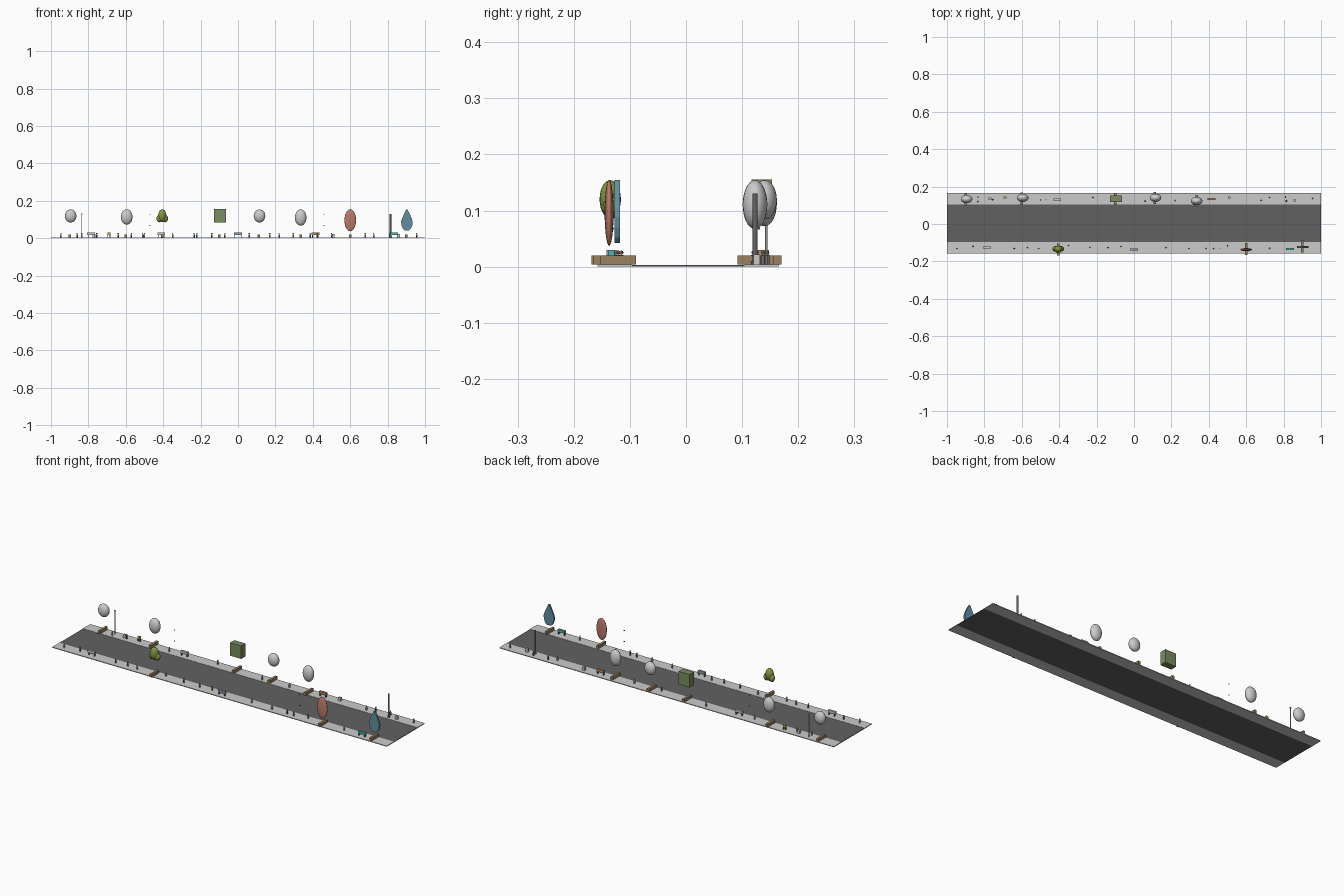
import bpy, bmesh, math

MATS = {}


def paint(ob, color):
    if color:
        if color not in MATS:
            m = bpy.data.materials.new("paint_%d" % len(MATS))
            m.diffuse_color = (*color, 1)
            MATS[color] = m
        ob.data.materials.append(MATS[color])
    return ob


def make(name, bm, color=None, smooth=False):
    me = bpy.data.meshes.new(name)
    bm.to_mesh(me)
    bm.free()
    for p in me.polygons:
        p.use_smooth = smooth
    ob = bpy.data.objects.new(name, me)
    bpy.context.collection.objects.link(ob)
    return paint(ob, color)


def box(name, x, y, z, size, color=None):
    bm = bmesh.new()
    bmesh.ops.create_cube(bm, size=1)
    bmesh.ops.scale(bm, vec=size, verts=bm.verts)
    bmesh.ops.translate(bm, vec=(x, y, z), verts=bm.verts)
    return make(name, bm, color)


def ball(bm, c, r, u=20, v=14):
    new = bmesh.ops.create_uvsphere(bm, u_segments=u, v_segments=v, radius=1)["verts"]
    bmesh.ops.scale(bm, vec=r, verts=new)
    bmesh.ops.translate(bm, vec=c, verts=new)


def rod(bm, x, y, z0, z1, r, n=8):
    new = bmesh.ops.create_cone(bm, cap_ends=True, segments=n, radius1=r, radius2=r, depth=z1 - z0)["verts"]
    bmesh.ops.translate(bm, vec=(x, y, (z0 + z1) / 2), verts=new)


BROWN, DARK = (0.33, 0.22, 0.12), (0.13, 0.13, 0.14)
OLIVE, GREEN = (0.2, 0.26, 0.12), (0.22, 0.3, 0.06)
RED, BLUE = (0.5, 0.2, 0.15), (0.12, 0.27, 0.35)
TEAL, YELLOW = (0.1, 0.45, 0.4), (0.55, 0.5, 0.08)

# Street and both pavements
box("road", 0, 0.004, 0.0015, (2, 0.2, 0.003), (0.12, 0.12, 0.12))
for y, n in ((-0.127, "front"), (0.135, "back")):
    box(n + "_pavement", 0, y, 0.002, (2, 0.062, 0.004))

# Wooden blocks lying across the pavement under each balloon
BEDS = [(-0.9, 0.132), (-0.6, 0.137), (-0.1, 0.135), (0.11, 0.138), (0.335, 0.124),
        (-0.405, -0.136), (0.6, -0.134), (0.9, -0.121)]
for x, y in BEDS:
    box("wooden_base", x, y, 0.012, (0.013, 0.064, 0.016), BROWN)

# Round grey balloons
for x, y, h in ((-0.895, 0.133, 0.07), (-0.595, 0.14, 0.082), (0.115, 0.14, 0.07), (0.335, 0.123, 0.087)):
    bm = bmesh.new()
    ball(bm, (x, y, 0.154 - h / 2), (0.031, 0.022, h / 2))
    make("round_balloon", bm, None, True)

# Lumpy green balloon
bm = bmesh.new()
ball(bm, (-0.405, -0.135, 0.12), (0.022, 0.019, 0.034))
for s in (-1, 1):
    ball(bm, (-0.405 + s * 0.016, -0.133, 0.105), (0.015, 0.015, 0.02))
make("lumpy_balloon", bm, GREEN, True)

# Box balloon
box("box_balloon", -0.096, 0.135, 0.12, (0.066, 0.036, 0.07), OLIVE)

# Flat red oval balloon
bm = bmesh.new()
ball(bm, (0.6, -0.137, 0.096), (0.031, 0.008, 0.059))
make("oval_balloon", bm, RED, True)

# Flat blue teardrop balloon
bm = bmesh.new()
prof = [(0.003, 0.154), (0.010, 0.14), (0.017, 0.125), (0.026, 0.105), (0.031, 0.088),
        (0.029, 0.07), (0.022, 0.052), (0.012, 0.042)]
pts = prof + [(-x, z) for x, z in reversed(prof)]
f = bm.faces.new([bm.verts.new((0.903 + x, -0.127, z)) for x, z in pts])
ext = bmesh.ops.extrude_face_region(bm, geom=[f])["geom"]
bmesh.ops.translate(bm, vec=(0, 0.009, 0), verts=[g for g in ext if isinstance(g, bmesh.types.BMVert)])
bmesh.ops.recalc_face_normals(bm, faces=bm.faces)
make("teardrop_balloon", bm, BLUE)

# Street poles
for n, x, y, r in (("thick_pole", 0.815, 0.123, 0.0045), ("thin_pole", -0.835, 0.143, 0.002)):
    bm = bmesh.new()
    rod(bm, x, y, 0.003, 0.13, r, 12)
    rod(bm, x, y, 0.003, 0.01, r * 1.6, 12)
    make(n, bm, DARK if r > 0.003 else None)
box("lamp_head", -0.835, 0.143, 0.129, (0.009, 0.006, 0.004))

# Small hanging pieces
for x, y in ((-0.47, 0.13), (0.46, -0.13)):
    for z in (0.068, 0.128):
        box("hanging_piece", x, y, z, (0.004, 0.004, 0.004), DARK)

# Barriers: a board on two feet
for x, y, c in ((-0.785, -0.126, None), (0.0, -0.136, (0.3, 0.36, 0.45)), (0.835, -0.133, TEAL),
                (-0.41, 0.13, None), (0.415, 0.134, (0.45, 0.28, 0.14)), (-0.69, 0.142, YELLOW)):
    w = 0.014 if c == YELLOW else 0.042
    box("barrier_board", x, y, 0.023, (w, 0.012, 0.013), c)
    for s in (-1, 1):
        box("barrier_foot", x + s * w * 0.4, y, 0.011, (0.003, 0.01, 0.014), DARK)

# Low boxes on the back pavement
for x, y in ((0.51, 0.142), (0.86, 0.126), (-0.77, 0.135)):
    box("low_box", x, y, 0.013, (0.014, 0.012, 0.018))

# Bystanders: body and head
BACK = [(-0.835, 0.12), (-0.755, 0.13), (-0.22, 0.142), (0.06, 0.122), (0.22, 0.125),
        (0.68, 0.126), (0.725, 0.142), (0.81, 0.145), (0.955, 0.137), (-0.5, 0.128)]
FRONT = [(-0.947, -0.131), (-0.86, -0.12), (-0.64, -0.131), (-0.57, -0.126), (-0.51, -0.131),
         (-0.35, -0.115), (-0.235, -0.126), (-0.14, -0.126), (-0.07, -0.12), (0.17, -0.126),
         (0.295, -0.131), (0.385, -0.131), (0.425, -0.131), (0.5, -0.116), (0.725, -0.13)]
TINTS = [None, DARK, (0.25, 0.25, 0.3), (0.35, 0.28, 0.22), None]
for i, (x, y) in enumerate(BACK + FRONT):
    bm = bmesh.new()
    rod(bm, x, y, 0.003, 0.021, 0.004)
    ball(bm, (x, y, 0.025), (0.0035,) * 3, 8, 6)
    make("bystander", bm, TINTS[i % 5])
